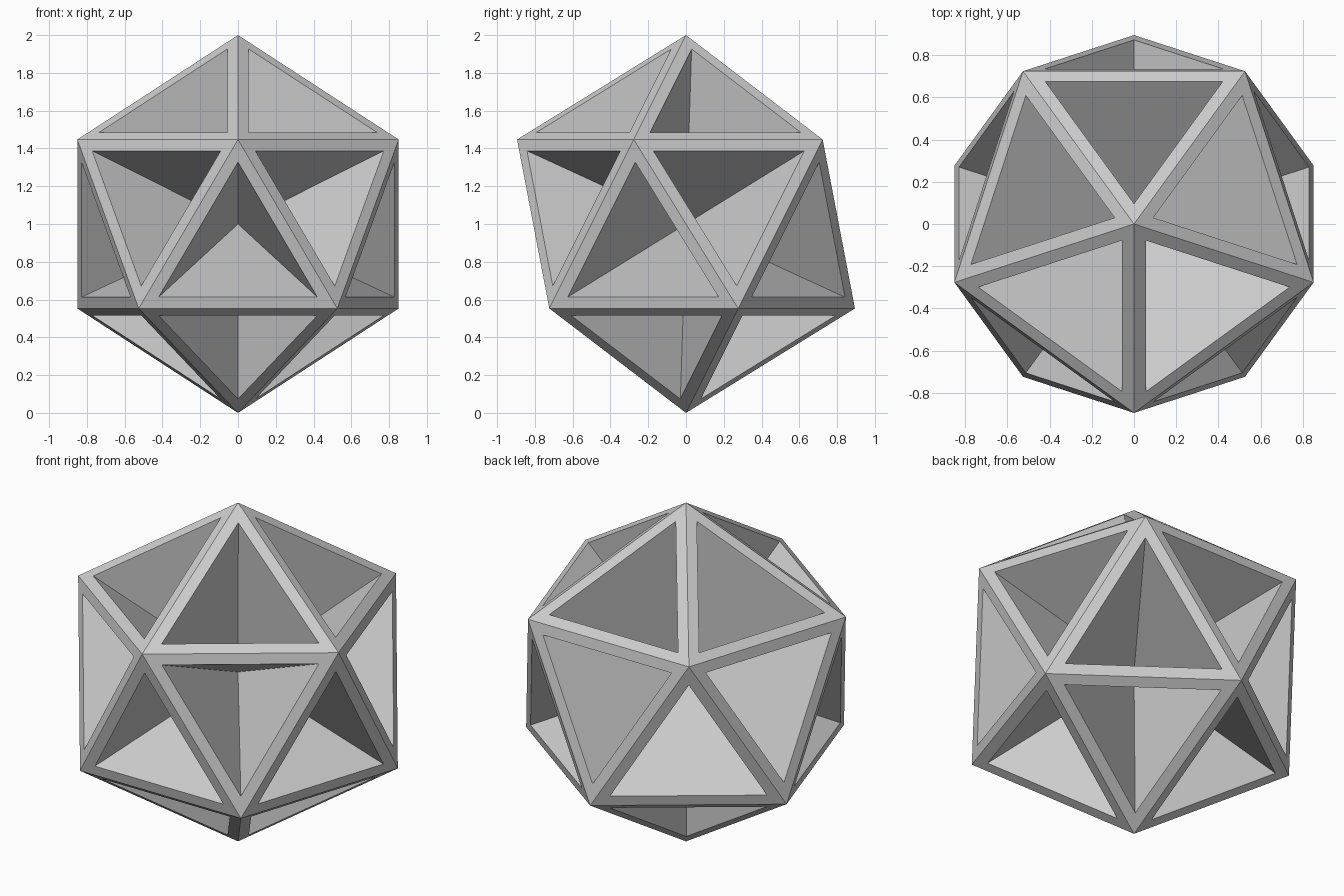
import bpy, bmesh
from math import radians, sqrt
from mathutils import Matrix, Vector

if "Cube" in bpy.data.objects:
    bpy.data.objects.remove(bpy.data.objects["Cube"])

RADIUS = 1.0
OPENING = 0.8                      # size of each opening relative to its face

bm = bmesh.new()

# Icosahedron standing on a corner, upper ring corner pointing to the front
bmesh.ops.create_icosphere(bm, subdivisions=1, radius=RADIUS,
                           matrix=Matrix.Rotation(radians(-90), 4, 'Z'))

# Flat frame border around each triangular face
panels = list(bm.faces)
edge = bm.edges[:][0].calc_length()
inradius = edge / (2 * sqrt(3))
bmesh.ops.inset_individual(bm, faces=panels, thickness=(1 - OPENING) * inradius,
                           depth=0, use_even_offset=True)

# Each opening becomes a three-sided pit running in to the centre
pits = bmesh.ops.poke(bm, faces=panels)
for v in pits["verts"]:
    v.co = Vector((0, 0, 0))

# Stand it on the ground
bmesh.ops.translate(bm, verts=bm.verts, vec=(0, 0, RADIUS))

mesh = bpy.data.meshes.new("hollowed_icosahedron")
bm.to_mesh(mesh)
bm.free()
obj = bpy.data.objects.new("hollowed_icosahedron", mesh)
bpy.context.collection.objects.link(obj)
